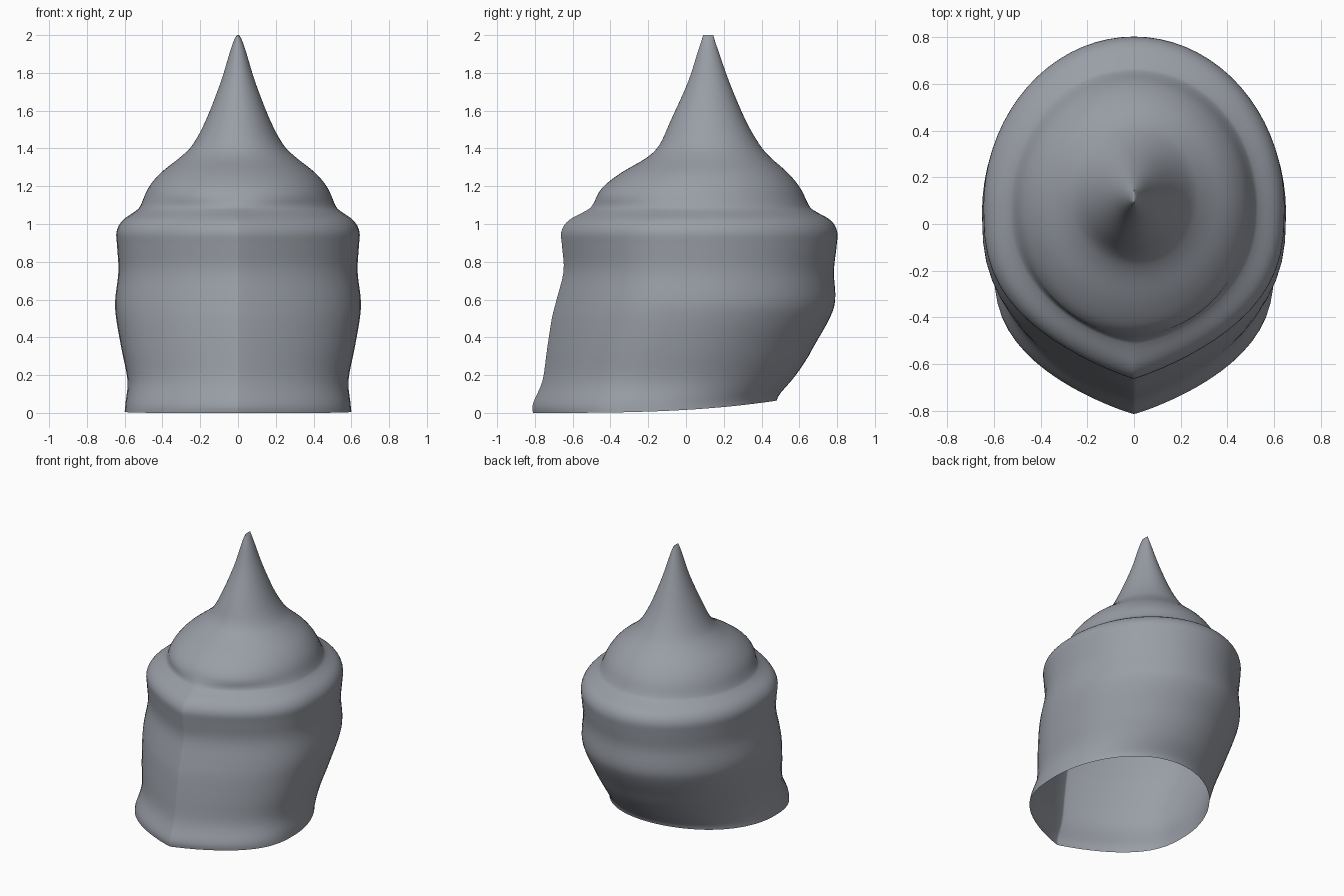
import bpy
import bmesh
from math import sin, cos, pi

SEGMENTS = 72
STEPS = 4

# Rings from rim to tip: height, half width, front y, back y
RINGS = [
    (0.0, 0.6, -0.81, 0.48), (0.05, 0.595, -0.81, 0.5),
    (0.17, 0.585, -0.76, 0.58), (0.34, 0.617, -0.735, 0.67),
    (0.5, 0.645, -0.71, 0.76), (0.6, 0.65, -0.685, 0.79),
    (0.75, 0.633, -0.648, 0.783), (0.88, 0.64, -0.656, 0.797),
    (0.96, 0.643, -0.66, 0.8), (1.02, 0.61, -0.62, 0.765),
    (1.07, 0.54, -0.53, 0.68), (1.1, 0.515, -0.495, 0.65),
    (1.19, 0.475, -0.445, 0.605), (1.27, 0.41, -0.345, 0.54),
    (1.35, 0.31, -0.21, 0.45), (1.42, 0.24, -0.14, 0.39),
    (1.55, 0.17, -0.08, 0.315), (1.75, 0.092, 0.01, 0.23),
    (1.92, 0.04, 0.065, 0.17), (1.98, 0.018, 0.085, 0.15),
    (2.0, 0.004, 0.09, 0.145),
]


def spline(rows):
    """Smoothly interpolate between the rows."""
    for i in range(len(rows) - 1):
        quad = [rows[max(0, min(len(rows) - 1, i + k))] for k in (-1, 0, 1, 2)]
        for s in range(STEPS):
            t = s / STEPS
            yield [b + t / 2 * (c - a + t * (2*a - 5*b + 4*c - d + t * (3*(b - c) + d - a)))
                   for a, b, c, d in zip(*quad)]
    yield rows[-1]


def ring_points(z, half, front, back):
    """Egg-shaped section with a creased front that fades out up the dome."""
    mid, reach = (front + back) / 2, (back - front) / 2
    crease = max(0, min(1, (1.14 - z) / 0.12))
    tilt = 0.065 * max(0, 1 - z / 0.3)
    for i in range(SEGMENTS):
        angle = 2 * pi * i / SEGMENTS
        u, v = sin(angle), -cos(angle)
        if v < 0:
            u = abs(u) ** (1 + 0.8 * crease) * (1 if u > 0 else -1)
            v = -abs(v) ** (1 - 0.26 * crease)
        yield half * u, mid + reach * v, z + tilt * ((v + 1) / 2) ** 3


def make_material(name, rgb):
    mat = bpy.data.materials.new(name)
    mat.use_nodes = True
    mat.diffuse_color = (*rgb, 1)
    mat.node_tree.nodes["Principled BSDF"].inputs["Base Color"].default_value = (*rgb, 1)
    return mat


cube = bpy.data.objects.get("Cube")
if cube:
    bpy.data.objects.remove(cube, do_unlink=True)

# Helmet shell, open at the bottom
bm = bmesh.new()
loops = [[bm.verts.new(p) for p in ring_points(*row)] for row in spline(RINGS)]
for low, high in zip(loops, loops[1:]):
    for i in range(SEGMENTS):
        j = (i + 1) % SEGMENTS
        bm.faces.new((low[i], low[j], high[j], high[i]))
bm.faces.new(loops[-1])
mesh = bpy.data.meshes.new("helmet_shell")
bm.to_mesh(mesh)
bm.free()
mesh.materials.append(make_material("steel grey", (0.32, 0.34, 0.38)))
helmet = bpy.data.objects.new("helmet_shell", mesh)
bpy.context.collection.objects.link(helmet)
mesh.shade_smooth()
